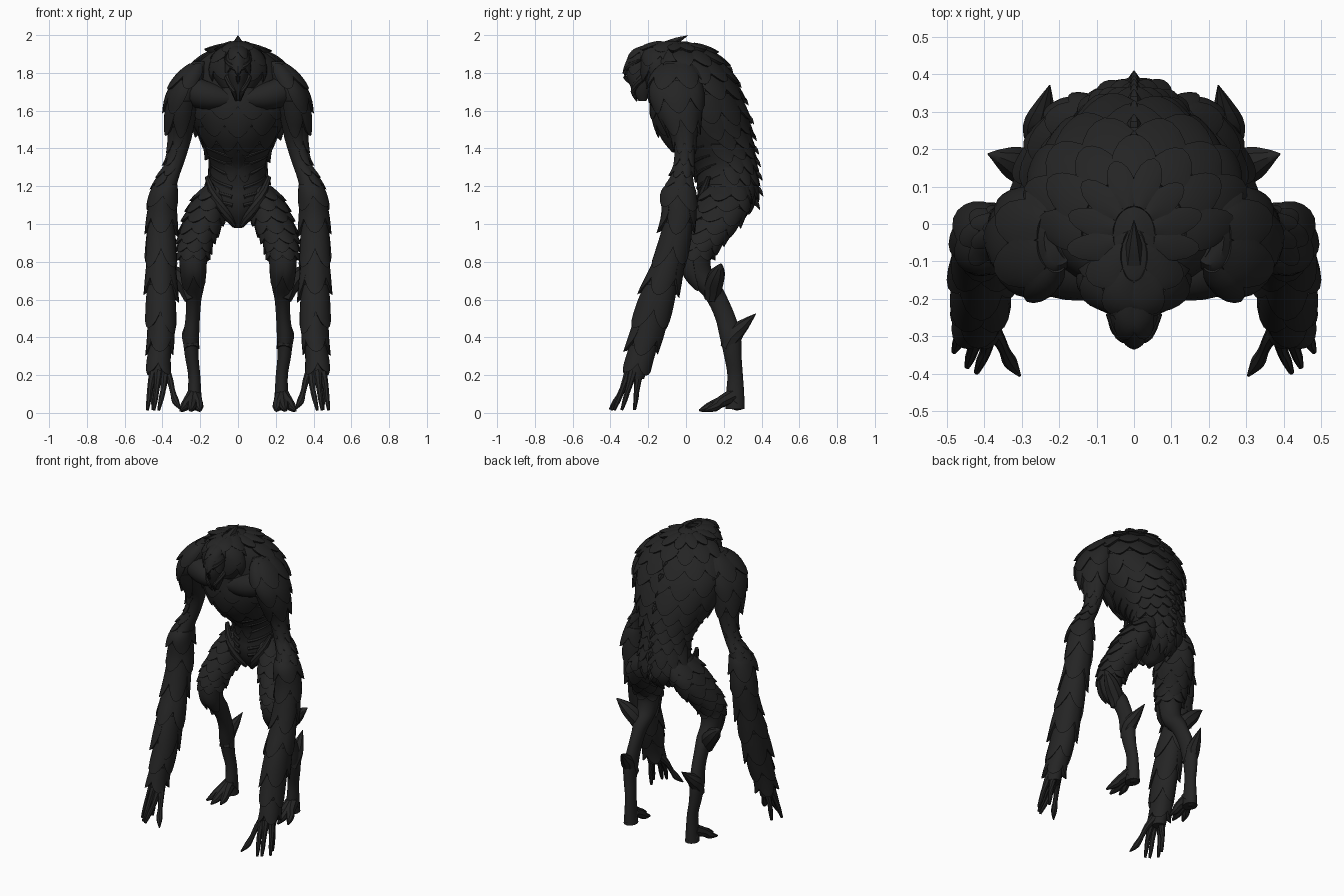
import bpy, bmesh, math, random
from mathutils import Vector, Matrix

random.seed(4)
cube = bpy.data.objects.get("Cube")
if cube:
    bpy.data.objects.remove(cube)

hide = bpy.data.materials.new("charcoal_hide")
hide.use_nodes = True
COLOUR = (.018, .018, .018, 1)
hide.diffuse_color = COLOUR
bsdf = hide.node_tree.nodes["Principled BSDF"]
bsdf.inputs["Base Color"].default_value = COLOUR
bsdf.inputs["Roughness"].default_value = .8


def spline(rows, u):
    """Smooth value along a list of equal-length tuples."""
    last = len(rows) - 1
    u = min(max(u, 0), last)
    i = min(int(u), last - 1)
    t = u - i
    a, b, c, d = (Vector(rows[min(max(k, 0), last)]) for k in range(i - 1, i + 3))
    return b + (c - a) * (t / 2) + (a * 2 - b * 5 + c * 4 - d) * (t * t / 2) \
        + (b * 3 - a - c * 3 + d) * (t ** 3 / 2)


def skin(rows, u, ang):
    """Point on a loft of horizontal ellipses; angle zero faces front."""
    x, y, z, rx, ry = spline(rows, u)
    return Vector((x + rx * math.sin(ang), y - ry * math.cos(ang), z))


def normal(rows, u, ang):
    e = .02
    n = (skin(rows, u + e, ang) - skin(rows, u - e, ang)).cross(
        skin(rows, u, ang + e) - skin(rows, u, ang - e))
    out = Vector((math.sin(ang), -math.cos(ang), 0))
    n = n.normalized() if n.length > 0 else out
    return n if n.dot(out) >= 0 else -n


def bridge(bm, rings):
    for r, s in zip(rings, rings[1:]):
        for k in range(len(r)):
            bm.faces.new((r[k], r[k - 1], s[k - 1], s[k]))
    bm.faces.new(rings[0])
    bm.faces.new(rings[-1][::-1])


def loft(bm, rows, sides=28, steps=4):
    total = (len(rows) - 1) * steps
    bridge(bm, [[bm.verts.new(skin(rows, i / steps, math.tau * k / sides))
                 for k in range(sides)] for i in range(total + 1)])


def tube(bm, rows, sides=8, steps=3):
    """Round tapering limb through (x, y, z, radius) points."""
    rings = []
    for i in range((len(rows) - 1) * steps + 1):
        p = spline(rows, i / steps)
        d = spline(rows, i / steps + .1) - spline(rows, i / steps - .1)
        q = d.to_3d().to_track_quat('Z', 'Y')
        rings.append([bm.verts.new(p.to_3d() + q @ Vector(
            (math.cos(math.tau * k / sides), math.sin(math.tau * k / sides), 0)) * p[3])
            for k in range(sides)])
    bridge(bm, rings)


def scale(bm, rows, u, ang, du, da, lift):
    """One broad shield-shaped plate that hugs the skin and flares at its tip."""
    n = 6
    top, low = [], []
    for i in range(n + 1):
        t = i / n
        for j in range(n + 1):
            s = 2 * j / n - 1
            reach = t * (1 - .36 * abs(s) ** 1.8)
            a = ang + da * s * (.8 + .2 * math.sin(math.pi * t))
            uu = u + du * reach
            nrm = normal(rows, uu, a)
            puff = .003 + lift * reach + .004 * (1 - s * s)
            top.append(bm.verts.new(skin(rows, uu, a) + nrm * puff))
            low.append(skin(rows, u + du * reach * .9, a) - nrm * .004)
    m = n + 1
    for i in range(n):
        for j in range(n):
            k = i * m + j
            bm.faces.new((top[k], top[k + 1], top[k + m + 1], top[k + m]))
    rim = list(range(n)) + [i * m + n for i in range(n)] \
        + [n * m + j for j in range(n, 0, -1)] + [i * m for i in range(n, 0, -1)]
    base = [bm.verts.new(low[k]) for k in rim]
    for k in range(len(rim)):
        bm.faces.new((top[rim[k]], top[rim[k - 1]], base[k - 1], base[k]))


def scales(bm, rows, u0, u1, count, cols, lift, mid=math.pi, span=math.tau):
    """Staggered rows of plates over part of a loft."""
    full = span > math.tau - .01
    du, step = (u1 - u0) / count, span / cols
    for i in range(count):
        odd = i % 2
        n = cols if full else cols - odd
        for j in range(n):
            a = mid + (j - (n - 1) / 2 + (odd / 2 if full else 0)) * step
            scale(bm, rows, u0 + i * du, a, du * random.uniform(1.3, 1.6),
                  step * .58, lift * random.uniform(.75, 1.2))


def finish(bm, name, paired=False):
    bmesh.ops.recalc_face_normals(bm, faces=bm.faces)
    for side in (("left_", "right_") if paired else ("",)):
        if side == "right_":
            bmesh.ops.transform(bm, matrix=Matrix.Diagonal((-1, 1, 1, 1)), verts=bm.verts)
            bmesh.ops.reverse_faces(bm, faces=bm.faces)
        me = bpy.data.meshes.new(side + name)
        bm.to_mesh(me)
        me.materials.append(hide)
        me.polygons.foreach_set("use_smooth", [True] * len(me.polygons))
        me.set_sharp_from_angle(angle=math.radians(40))
        bpy.context.collection.objects.link(bpy.data.objects.new(side + name, me))
    bm.free()


# Torso: (height, front, back, half width), top down
profile = [(1.965, -.06, .01, .02), (1.935, -.14, .09, .1), (1.88, -.18, .165, .19),
           (1.8, -.18, .225, .25), (1.7, -.18, .275, .28), (1.58, -.175, .315, .26),
           (1.47, -.13, .335, .21), (1.38, -.05, .35, .165), (1.3, .03, .36, .145),
           (1.2, .06, .37, .155), (1.12, .06, .355, .16), (1.05, .08, .3, .1),
           (.98, .13, .19, .02)]
torso = [(0, (f + b) / 2, z, w, (b - f) / 2) for z, f, b, w in profile]
bm = bmesh.new()
loft(bm, torso, 40)
scales(bm, torso, .5, 5, 5, 8, .024, span=4.3)
scales(bm, torso, 5, 11, 8, 7, .022, span=3.1)
finish(bm, "torso")

# Chest plates, belly plates, rib ridges and hip ridges
bm = bmesh.new()
for s in (-1, 1):
    tube(bm, [(s * .03, -.15, 1.66, .035), (s * .11, -.14, 1.67, .065),
              (s * .2, -.12, 1.69, .078), (s * .28, -.08, 1.73, .075)], 14)
    tube(bm, [(s * .165, .12, 1.25, .012), (s * .12, .085, 1.14, .025),
              (s * .06, .09, 1.05, .025), (s * .02, .12, .99, .012)])
    for k in range(7):
        path = []
        for t in (0, .25, .5, .75, 1):
            p = skin(torso, 6.7 + k * .6 - t * .7, s * (.2 + 1.2 * t))
            path.append((*p, .012 * (1 - .6 * t)))
        tube(bm, path, 6)
scales(bm, torso, 3.9, 6.4, 3, 4, .014, mid=0, span=2.3)
scales(bm, torso, 6.2, 8.4, 3, 2, .006, mid=0, span=.9)
finish(bm, "chest_and_ribs")

# Spines along the backbone
bm = bmesh.new()
for k in range(10):
    u = 2.8 + k * .8
    p, n = skin(torso, u, math.pi), normal(torso, u, math.pi)
    tip = p + n * .03 + Vector((0, .01, -.035))
    tube(bm, [(*(p - n * .02), .024), (*(p + n * .015), .018), (*tip, .001)], 6)
finish(bm, "back_spines")

# Neck hood that joins the skull to the hunched shoulders, with a crest spike
hood = [(0, -.08, 1.967, .025, .06), (0, -.12, 1.935, .085, .1), (0, -.14, 1.88, .13, .1),
        (0, -.15, 1.8, .14, .08), (0, -.15, 1.72, .09, .06)]
bm = bmesh.new()
loft(bm, hood)
scales(bm, hood, .2, 3, 3, 6, .014)
tube(bm, [(0, -.1, 1.94, .035), (0, -.05, 1.97, .02), (0, .01, 1.998, .001)], 6)
finish(bm, "neck_hood")

# Head: hunched skull with brows, cheeks and jaw
head = [(0, -.15, 1.945, .03, .06), (0, -.195, 1.915, .052, .08), (0, -.215, 1.86, .058, .09),
        (0, -.23, 1.79, .054, .085), (0, -.235, 1.73, .045, .06),
        (0, -.235, 1.69, .033, .042), (0, -.23, 1.65, .015, .02)]
bm = bmesh.new()
loft(bm, head, 24)
scales(bm, head, .2, 2.4, 2, 4, .01, mid=0, span=4)
tube(bm, [(0, -.28, 1.88, .02), (0, -.31, 1.83, .018), (0, -.322, 1.78, .012),
          (0, -.29, 1.74, .005)])
for s in (-1, 1):
    tube(bm, [(s * .01, -.31, 1.82, .012), (s * .038, -.295, 1.84, .015),
              (s * .07, -.24, 1.87, .006)])
    tube(bm, [(s * .06, -.2, 1.8, .022), (s * .045, -.255, 1.75, .018),
              (s * .022, -.28, 1.7, .013), (s * .01, -.26, 1.65, .004)])
finish(bm, "head")

# Arms: shoulder to wrist
arm = [(.2, -.04, 1.86, .04, .07), (.24, -.05, 1.79, .072, .12), (.277, -.05, 1.69, .088, .135),
       (.297, -.035, 1.58, .078, .105), (.305, -.01, 1.45, .058, .058),
       (.33, -.01, 1.33, .046, .046), (.37, -.025, 1.24, .055, .058),
       (.393, -.04, 1.16, .062, .082), (.405, -.04, 1.02, .066, .074),
       (.408, -.085, .82, .066, .074), (.408, -.15, .62, .068, .086),
       (.408, -.205, .42, .06, .078), (.42, -.25, .27, .048, .06), (.42, -.27, .18, .042, .048)]
bm = bmesh.new()
loft(bm, arm)
scales(bm, arm, .3, 3.4, 3, 4, .022, mid=math.pi / 2, span=4.2)
scales(bm, arm, 3.5, 6.4, 4, 4, .01, mid=math.pi / 2, span=3.6)
scales(bm, arm, 6.4, 12.2, 7, 4, .02)
finish(bm, "arm", True)

# Hands: four slim blunt fingers and a splayed thumb
bm = bmesh.new()
for root, bend, tip in (((.39, -.29), (.395, -.335), (.42, -.395)),
                        ((.42, -.3), (.43, -.335), (.445, -.38)),
                        ((.445, -.28), (.465, -.305), (.48, -.34)),
                        ((.43, -.25), (.445, -.26), (.45, -.272))):
    tube(bm, [(*root, .22, .026), (*bend, .13, .016),
              ((bend[0] + tip[0]) / 2, (bend[1] + tip[1]) / 2, .07, .014), (*tip, .015, .008)])
tube(bm, [(.39, -.27, .23, .03), (.36, -.31, .17, .018), (.345, -.34, .11, .015),
          (.33, -.37, .06, .019), (.305, -.405, .02, .004)])
finish(bm, "hand", True)

# Legs: scaly thigh, bent knee, slim bare shin
leg = [(.1, .22, 1.21, .06, .1), (.15, .2, 1.11, .09, .13), (.19, .15, 1, .095, .125),
       (.225, .09, .9, .084, .1), (.237, .055, .82, .072, .078), (.237, .065, .74, .063, .076),
       (.235, .115, .67, .056, .072), (.235, .165, .6, .041, .058), (.24, .21, .5, .038, .055),
       (.248, .235, .4, .042, .056), (.245, .248, .3, .036, .046), (.232, .26, .2, .032, .041),
       (.23, .26, .1, .036, .048), (.23, .26, .02, .042, .05)]
bm = bmesh.new()
loft(bm, leg)
scales(bm, leg, .2, 3.9, 7, 7, .017)
scales(bm, leg, 3.8, 5.4, 1, 2, .008, mid=0, span=2.6)
# Heel spur and outer knee spur
tube(bm, [(.245, .22, .34, .042), (.252, .26, .42, .045), (.24, .31, .47, .03),
          (.225, .37, .525, .002)])
tube(bm, [(.25, .13, .6, .035), (.275, .145, .67, .05), (.325, .165, .73, .044),
          (.365, .18, .77, .02), (.39, .187, .79, .002)])
finish(bm, "leg", True)

# Feet: heel and three clawed toes
bm = bmesh.new()
tube(bm, [(.23, .22, .1, .035), (.23, .27, .05, .04), (.23, .305, .03, .012)])
for bx, tx, ty in ((.215, .2, .1), (.24, .25, .07), (.265, .305, .1)):
    tube(bm, [(.235, .25, .09, .04), (bx, .18, .055, .03),
              ((bx + tx) / 2, ty + .05, .03, .024), (tx, ty, .012, .006)])
finish(bm, "foot", True)
